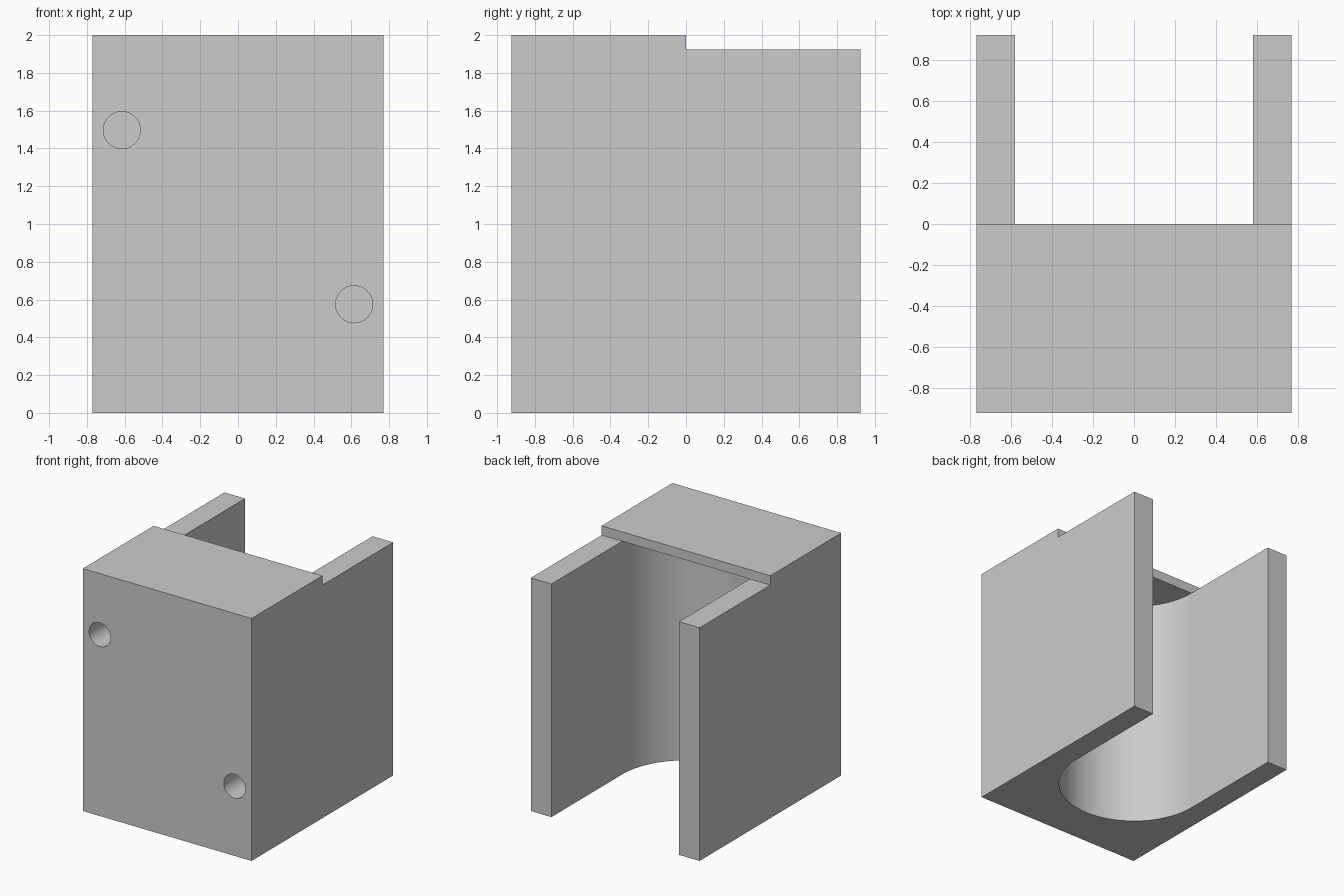
import bpy
import bmesh
from math import cos, sin, pi, radians
from mathutils import Matrix

if "Cube" in bpy.data.objects:
    bpy.data.objects.remove(bpy.data.objects["Cube"])

HALF_W, HALF_D = 0.77, 0.923     # outer half width and half depth
WALL_TOP, TOP = 1.923, 2.0       # side wall height and full height
SLOT_R = 0.582                   # round channel radius
HOLE_R, HOLE_DEPTH = 0.098, 0.46

grey = bpy.data.materials.new("light grey")
grey.use_nodes = True
grey.diffuse_color = (0.6, 0.6, 0.6, 1)
grey.node_tree.nodes["Principled BSDF"].inputs["Base Color"].default_value = (0.6, 0.6, 0.6, 1)


def make_object(name, bm):
    bmesh.ops.recalc_face_normals(bm, faces=bm.faces[:])
    mesh = bpy.data.meshes.new(name)
    bm.to_mesh(mesh)
    bm.free()
    mesh.materials.append(grey)
    obj = bpy.data.objects.new(name, mesh)
    bpy.context.collection.objects.link(obj)
    return obj


def extrude_profile(name, points, z0, z1):
    bm = bmesh.new()
    face = bm.faces.new([bm.verts.new((x, y, z0)) for x, y in points])
    grown = bmesh.ops.extrude_face_region(bm, geom=[face])["geom"]
    verts = [v for v in grown if isinstance(v, bmesh.types.BMVert)]
    bmesh.ops.translate(bm, verts=verts, vec=(0, 0, z1 - z0))
    return make_object(name, bm)


def activate(obj):
    bpy.ops.object.select_all(action="DESELECT")
    obj.select_set(True)
    bpy.context.view_layer.objects.active = obj


# Body: U-shaped outline with a half-round channel open at the back
STEPS = 48
arc = [(SLOT_R * cos(pi * i / STEPS), -SLOT_R * sin(pi * i / STEPS))
       for i in range(STEPS + 1)]
outline = ([(-HALF_W, HALF_D), (-HALF_W, -HALF_D), (HALF_W, -HALF_D), (HALF_W, HALF_D),
            (SLOT_R, HALF_D)] + arc + [(-SLOT_R, HALF_D)])
body = extrude_profile("channel_body", outline, 0, WALL_TOP)

# Cap plate closing the front half of the top
extrude_profile("top_cap", [(-HALF_W, -HALF_D), (HALF_W, -HALF_D), (HALF_W, 0), (-HALF_W, 0)],
                WALL_TOP, TOP)

# Two blind screw holes in the front face, on opposite corners
for x, z in ((-0.615, 1.497), (0.615, 0.575)):
    bm = bmesh.new()
    bmesh.ops.create_cone(bm, cap_ends=True, segments=48, radius1=HOLE_R, radius2=HOLE_R,
                          depth=2 * HOLE_DEPTH,
                          matrix=Matrix.Translation((x, -HALF_D, z)) @ Matrix.Rotation(pi / 2, 4, "X"))
    cutter = make_object("hole_cutter", bm)
    cutter.hide_render = True
    cut = body.modifiers.new("screw_hole", "BOOLEAN")
    cut.operation = "DIFFERENCE"
    cut.solver = "EXACT"
    cut.object = cutter
    activate(body)
    bpy.ops.object.modifier_apply(modifier=cut.name)
    bpy.data.objects.remove(cutter)

activate(body)
bpy.ops.object.shade_smooth_by_angle(angle=radians(30))
